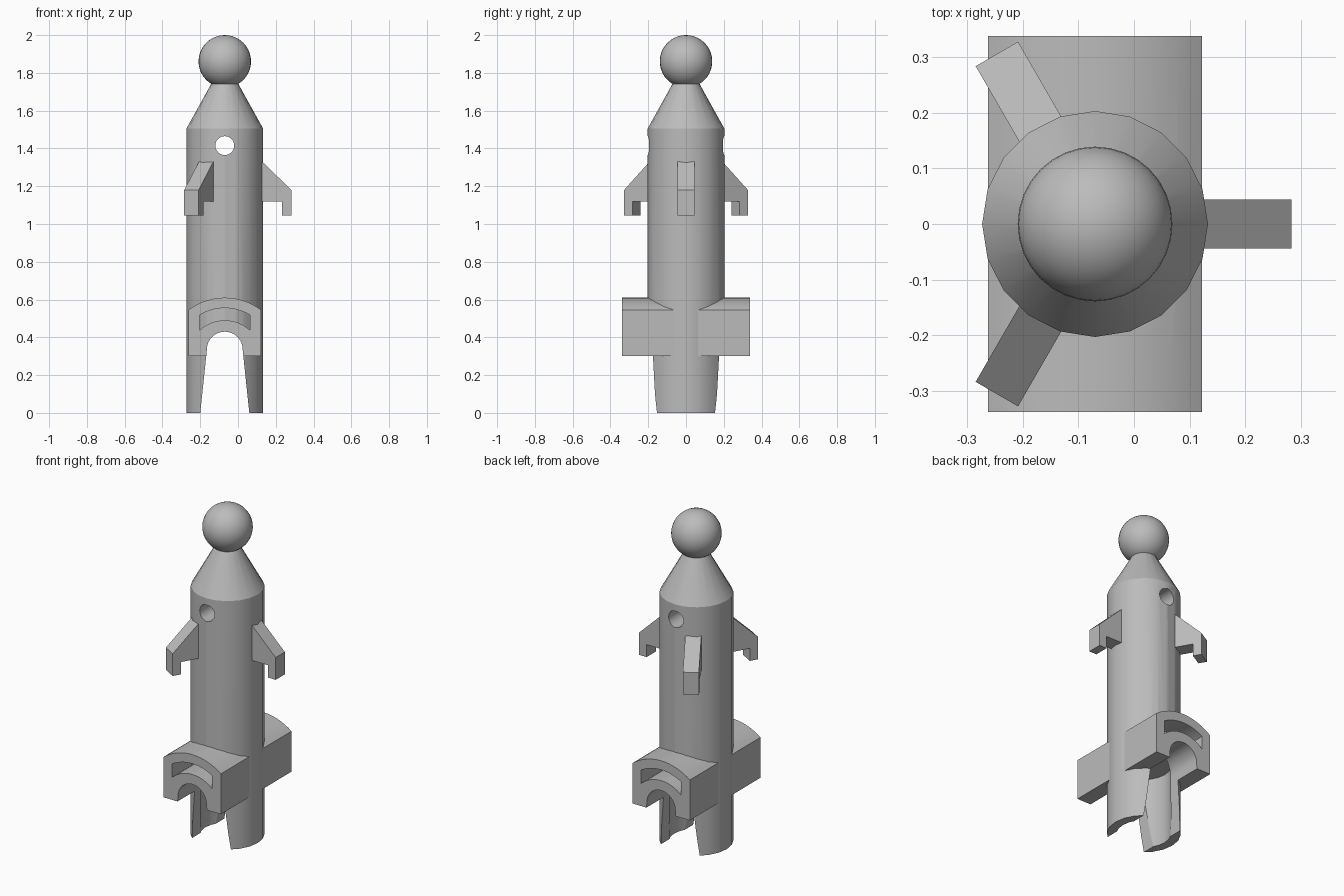
import bpy, bmesh, math
from mathutils import Matrix, Vector

CX = -0.07          # body axis
HALF_W = 0.192      # half width of the side housing
ARC_Z = 0.294       # shared centre of the housing arcs

if "Cube" in bpy.data.objects:
    bpy.data.objects.remove(bpy.data.objects["Cube"], do_unlink=True)

grey = bpy.data.materials.new("plain grey")
grey.use_nodes = True
grey.diffuse_color = (0.5, 0.5, 0.5, 1)
grey.node_tree.nodes["Principled BSDF"].inputs["Base Color"].default_value = (0.5, 0.5, 0.5, 1)


def make_object(name, bm):
    bmesh.ops.recalc_face_normals(bm, faces=bm.faces)
    mesh = bpy.data.meshes.new(name)
    bm.to_mesh(mesh)
    bm.free()
    mesh.materials.append(grey)
    obj = bpy.data.objects.new(name, mesh)
    bpy.context.collection.objects.link(obj)
    return obj


def prism(name, outline, depth, angle=0):
    """Extrude an x-z outline along y, then turn it about the body axis."""
    bm = bmesh.new()
    face = bm.faces.new([bm.verts.new((x, -depth, z)) for x, z in outline])
    new = bmesh.ops.extrude_face_region(bm, geom=[face])["geom"]
    moved = [v for v in new if isinstance(v, bmesh.types.BMVert)]
    bmesh.ops.translate(bm, verts=moved, vec=(0, 2 * depth, 0))
    turn = Matrix.Translation((CX, 0, 0)) @ Matrix.Rotation(angle, 4, "Z")
    bmesh.ops.transform(bm, matrix=turn, verts=bm.verts)
    return make_object(name, bm)


def lathe(name, profile, steps):
    """Spin an r-z profile about the body axis."""
    bm = bmesh.new()
    verts = [bm.verts.new((-r, 0, z)) for r, z in profile]
    edges = [bm.edges.new(pair) for pair in zip(verts, verts[1:])]
    bmesh.ops.spin(bm, geom=verts + edges, cent=(0, 0, 0), axis=(0, 0, 1),
                   angle=math.tau, steps=steps)
    bmesh.ops.remove_doubles(bm, verts=bm.verts, dist=0.0005)
    bmesh.ops.translate(bm, verts=bm.verts, vec=(CX, 0, 0))
    return make_object(name, bm)


def arc(radius, z, half_angle, steps=16):
    """Points of an upward arc from left to right."""
    turns = [half_angle * (2 * i / steps - 1) for i in range(steps + 1)]
    return [(radius * math.sin(t), z + radius * math.cos(t)) for t in turns]


def cut(target, cutter):
    mod = target.modifiers.new("cut", "BOOLEAN")
    mod.operation = "DIFFERENCE"
    mod.solver = "EXACT"
    mod.object = cutter
    bpy.context.view_layer.objects.active = target
    bpy.ops.object.modifier_apply(modifier=mod.name)


def smooth(obj, degrees=25):
    bpy.ops.object.select_all(action="DESELECT")
    obj.select_set(True)
    bpy.context.view_layer.objects.active = obj
    bpy.ops.object.shade_smooth_by_angle(angle=math.radians(degrees))


# Body with tapered nose and hollow lower end
body = lathe("body", [(0, 0.43), (0.15, 0.43), (0.15, 0), (0.203, 0),
                      (0.203, 1.505), (0.07, 1.745), (0, 1.745)], 20)

# Ball on the tip
bm = bmesh.new()
bmesh.ops.create_uvsphere(bm, u_segments=32, v_segments=20, radius=0.139,
                          matrix=Matrix.Translation((CX, 0, 1.861)))
ball = make_object("tip_ball", bm)

# Arched housing that sticks out at the front and back
housing = prism("arched_housing",
                arc(0.316, ARC_Z, math.asin(HALF_W / 0.316))
                + [(HALF_W, 0.3), (-HALF_W, 0.3)], 0.338)

# Cutters: housing core, curved slot, leg gap and cross hole
core = lathe("core_cutter", [(0, -0.1), (0.18, -0.1), (0.18, 0.9), (0, 0.9)], 20)
slot = prism("slot_cutter",
             arc(0.261, ARC_Z, math.asin(0.134 / 0.261))
             + arc(0.196, ARC_Z, math.asin(0.134 / 0.196))[::-1], 0.5)
gap = prism("leg_gap_cutter",
            arc(0.095, 0.335, math.radians(92)) + [(0.132, -0.02), (-0.132, -0.02)], 0.5)
hole = prism("cross_hole_cutter", arc(0.05, 1.415, math.pi, 24)[:-1], 0.5)

for cutter in (core, slot, gap):
    cut(housing, cutter)
for cutter in (gap, hole):
    cut(body, cutter)
for cutter in (core, slot, gap, hole):
    bpy.data.objects.remove(cutter, do_unlink=True)

# Three hooked fins around the upper body
fin = [(0.18, 1.347), (0.353, 1.18), (0.353, 1.045), (0.303, 1.045),
       (0.303, 1.12), (0.18, 1.12)]
for i, place in enumerate(("left", "back_right", "front_right")):
    prism("fin_" + place, fin, 0.044, i * math.tau / 3)

for part in (body, ball, housing):
    smooth(part)
